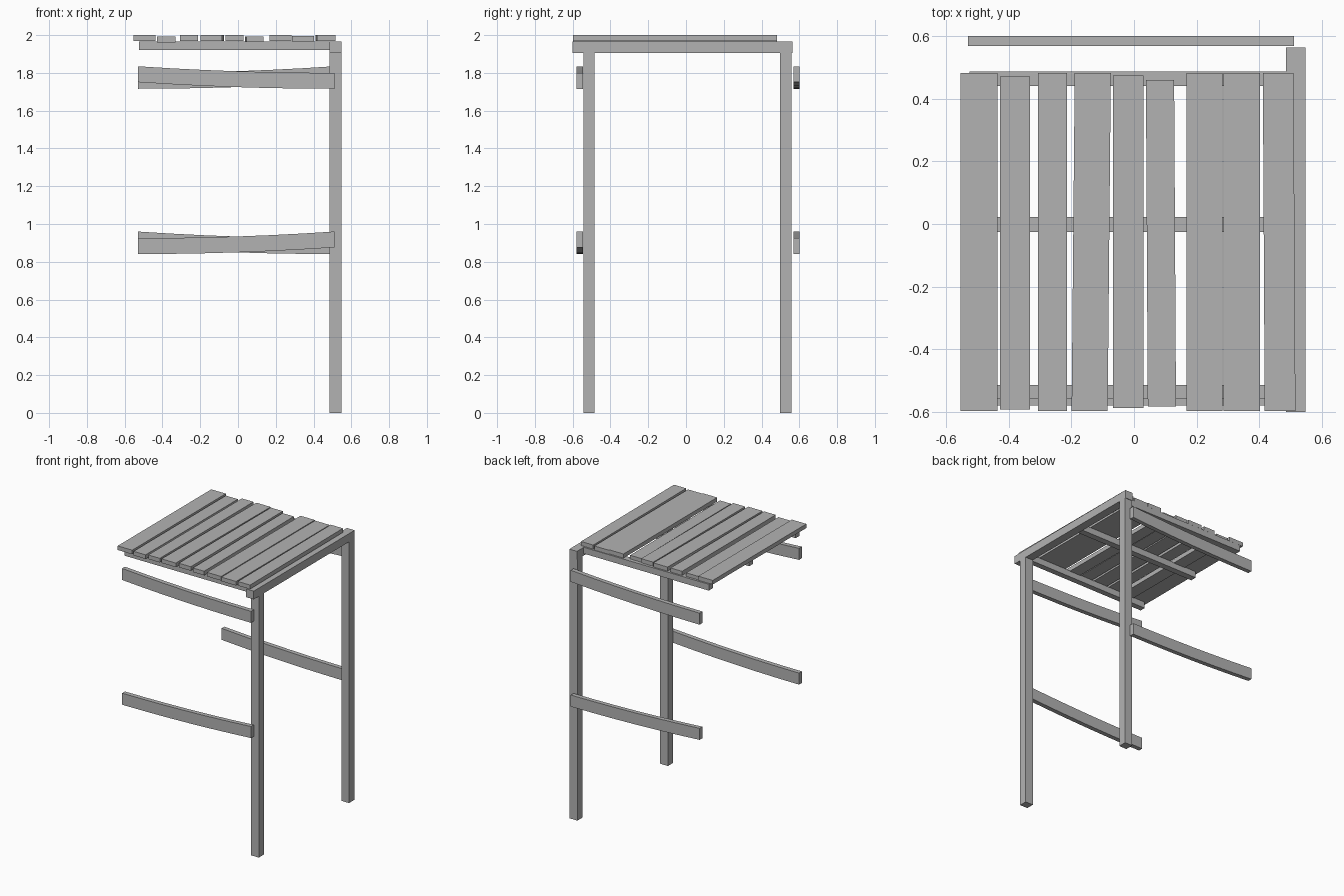
import bpy, bmesh

cube = bpy.data.objects.get("Cube")
if cube:
    bpy.data.objects.remove(cube, do_unlink=True)

grey = bpy.data.materials.new("plain grey")
grey.use_nodes = True
color = (0.45, 0.45, 0.45, 1)
grey.diffuse_color = color
grey.node_tree.nodes["Principled BSDF"].inputs["Base Color"].default_value = color


def sweep(name, sections):
    """Skin a run of four-cornered sections into a closed board."""
    bm = bmesh.new()
    rings = [[bm.verts.new(p) for p in s] for s in sections]
    for a, b in zip(rings, rings[1:]):
        for i in range(4):
            j = (i + 1) % 4
            bm.faces.new((a[i], a[j], b[j], b[i]))
    bm.faces.new(rings[0])
    bm.faces.new(rings[-1])
    bmesh.ops.recalc_face_normals(bm, faces=bm.faces)
    mesh = bpy.data.meshes.new(name)
    bm.to_mesh(mesh)
    bm.free()
    mesh.materials.append(grey)
    obj = bpy.data.objects.new(name, mesh)
    bpy.context.collection.objects.link(obj)
    return obj


def box(name, x, y, z):
    def ring(h):
        return [(x[0], y[0], h), (x[1], y[0], h), (x[1], y[1], h), (x[0], y[1], h)]
    return sweep(name, [ring(z[0]), ring(z[1])])


# Posts and the beam that joins them
POST_X = (0.485, 0.547)
box("front_post", POST_X, (-0.542, -0.484), (0, 1.905))
box("back_post", POST_X, (0.498, 0.559), (0, 1.905))
box("side_beam", POST_X, (-0.6, 0.563), (1.905, 1.965))

# Joists under the deck
for name, y in (("front", (-0.556, -0.514)), ("middle", (-0.025, 0.022)),
                ("back", (0.44, 0.487))):
    box(name + "_joist", (-0.525, 0.487), y, (1.92, 1.966))

# Deck slats: left edge, right edge, front end, back end, sideways skew, top
slats = [
    (-0.553, -0.436, -0.597, 0.482, 0, 2.0),
    (-0.428, -0.331, -0.592, 0.471, 0, 1.992),
    (-0.306, -0.213, -0.597, 0.482, 0, 2.0),
    (-0.194, -0.079, -0.597, 0.482, 0.005, 2.0),
    (-0.067, 0.030, -0.587, 0.474, 0, 2.0),
    (0.041, 0.131, -0.582, 0.460, -0.003, 1.993),
    (0.167, 0.282, -0.597, 0.482, 0, 2.0),
    (0.285, 0.402, -0.597, 0.482, 0, 1.996),
    (0.414, 0.512, -0.597, 0.482, -0.003, 2.0),
]
for n, (x0, x1, y0, y1, skew, top) in enumerate(slats, 1):
    low = top - 0.03
    sweep(f"deck_slat_{n}", [
        [(x0 + s, y, low), (x1 + s, y, low), (x1 + s, y, top), (x0 + s, y, top)]
        for y, s in ((y0, -skew), (y1, skew))])


# Sagging rails, each with one raised end
def rail(name, y, low, raised_end):
    sections = []
    for i in range(7):
        t = i / 6
        x = -0.53 + 1.04 * t
        u = t if raised_end > 0 else 1 - t
        z = low + 0.035 * u * u
        sections.append([(x, y[0], z), (x, y[1], z),
                         (x, y[1], z + 0.084), (x, y[0], z + 0.084)])
    sweep(name, sections)


for side, y, sign in (("front", (-0.579, -0.546), -1), ("back", (0.568, 0.6), 1)):
    rail(side + "_upper_rail", y, 1.716, sign)
    rail(side + "_lower_rail", y, 0.841, -sign)
